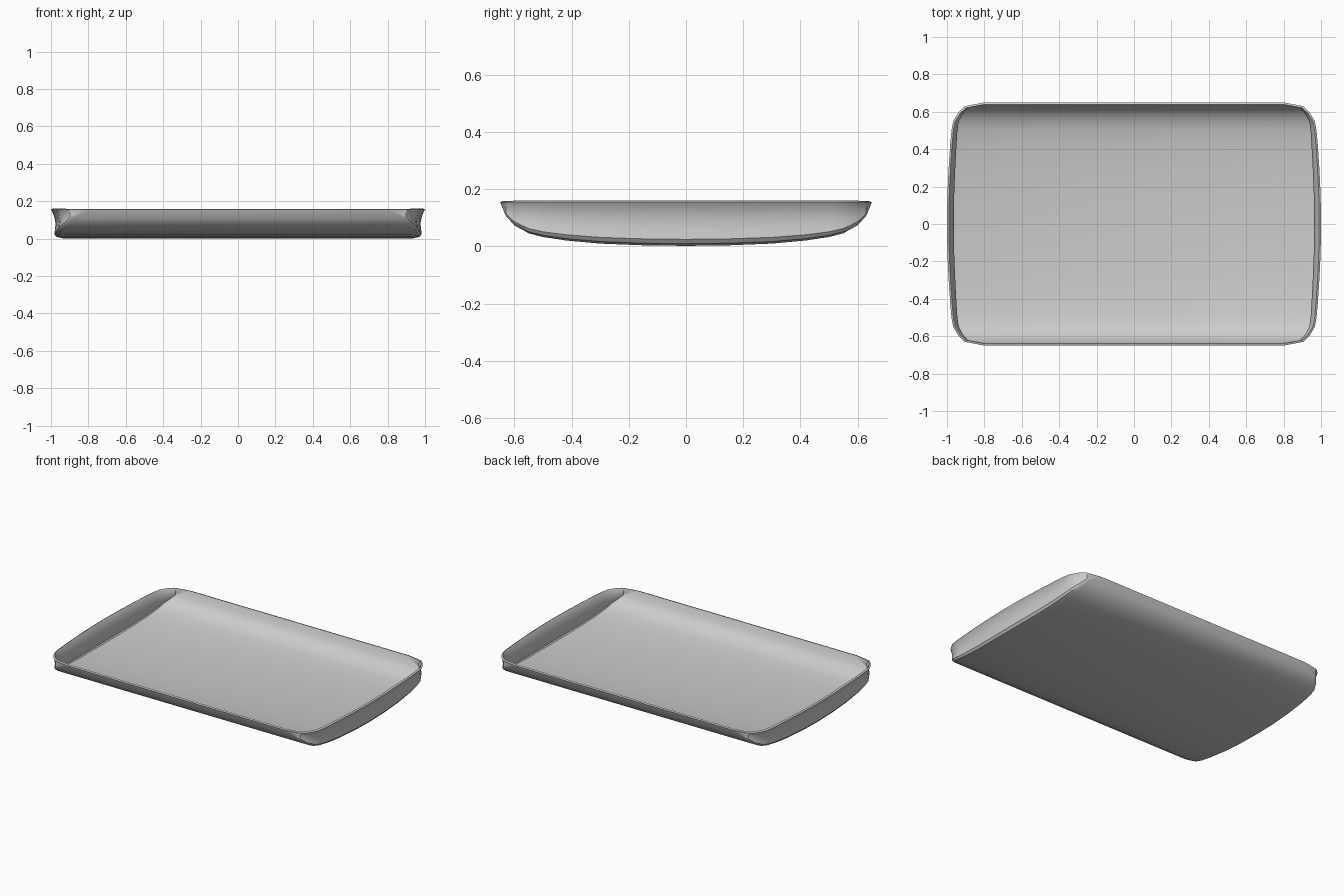
import bpy, bmesh

if "Cube" in bpy.data.objects:
    bpy.data.objects.remove(bpy.data.objects["Cube"])

# Half cross-section of the tray: (y, underside height, half length of the rim there)
half = [(0, 0.002, 1.0), (0.15, 0.004, 0.998), (0.30, 0.010, 0.991), (0.42, 0.021, 0.983),
        (0.50, 0.033, 0.976), (0.55, 0.046, 0.967), (0.60, 0.074, 0.937),
        (0.63, 0.107, 0.905), (0.65, 0.155, 0.80)]
# End wall profile: (x offset from the rim, fraction of the wall height)
wall = [(-0.065, 0), (-0.03, 0.05), (-0.018, 0.15), (-0.021, 0.30),
        (-0.025, 0.5), (-0.018, 0.75), (-0.008, 0.92), (0, 1)]
RIM = 0.155

stations = [(-y, z, x) for y, z, x in reversed(half[1:])] + half

# Curved sheet: one row of points per station, end wall to end wall
bm = bmesh.new()
rows = []
for y, z, x in stations:
    h = RIM - z
    right = [(x + dx * h / RIM, y, z + t * h) for dx, t in wall]
    left = [(-px, py, pz) for px, py, pz in reversed(right)]
    rows.append([bm.verts.new(p) for p in left + right])
for a, b in zip(rows, rows[1:]):
    for i in range(len(a) - 1):
        bm.faces.new((a[i], a[i + 1], b[i + 1], b[i]))
bmesh.ops.remove_doubles(bm, verts=bm.verts, dist=0.0005)
bmesh.ops.dissolve_degenerate(bm, edges=bm.edges, dist=0.0005)

mesh = bpy.data.meshes.new("tray")
bm.to_mesh(mesh)
bm.free()
tray = bpy.data.objects.new("tray", mesh)
bpy.context.collection.objects.link(tray)

# Thin wall thickness, grown inwards
solid = tray.modifiers.new("thickness", 'SOLIDIFY')
solid.thickness = 0.012
solid.offset = 1

bpy.context.view_layer.objects.active = tray
tray.select_set(True)
bpy.ops.object.modifier_apply(modifier=solid.name)
bpy.ops.object.shade_smooth_by_angle()
